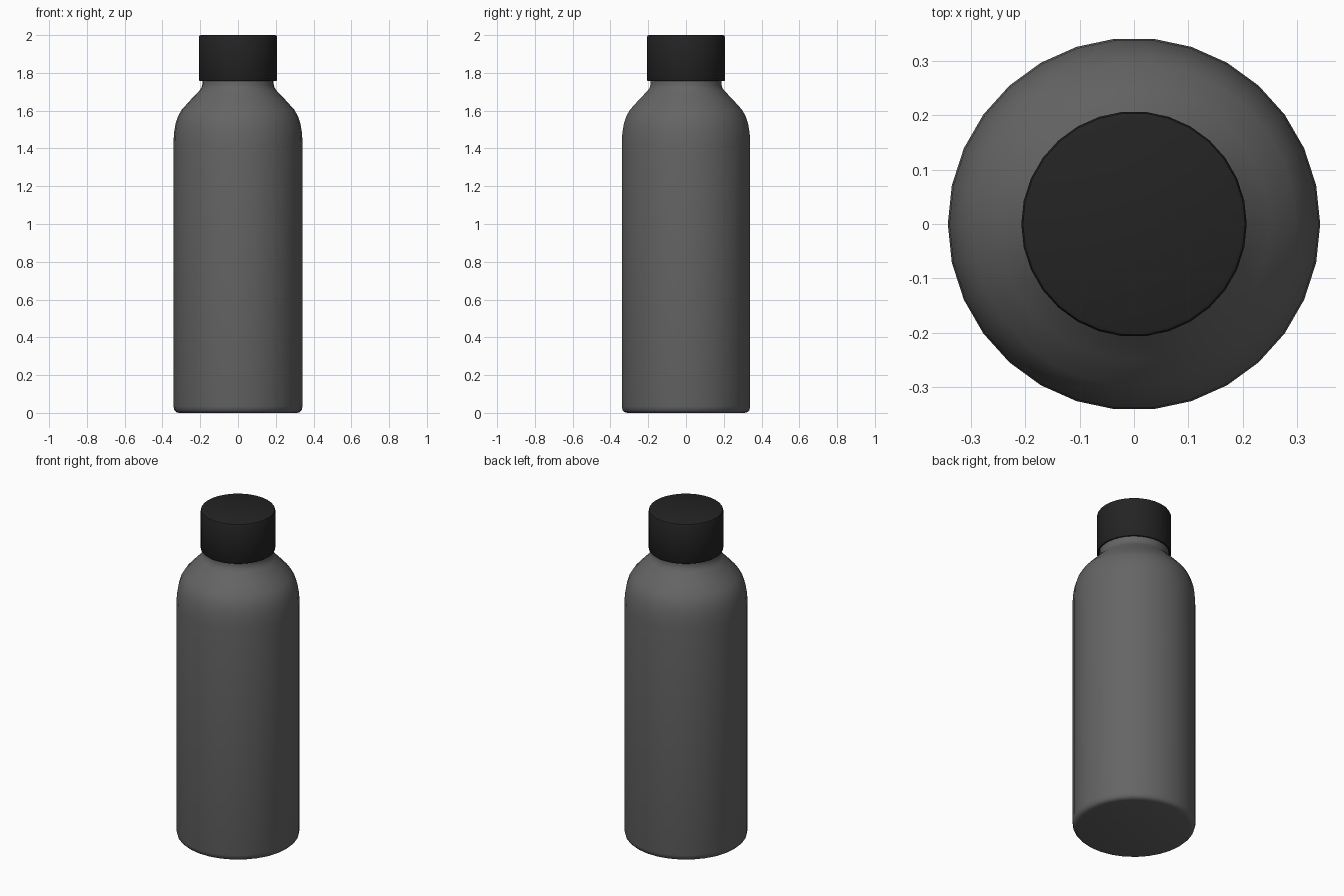
import bpy, bmesh, math

cube = bpy.data.objects.get("Cube")
if cube:
    bpy.data.objects.remove(cube, do_unlink=True)

SIDES = 30


def make_material(name, value, roughness):
    mat = bpy.data.materials.new(name)
    mat.use_nodes = True
    color = (value, value, value, 1)
    mat.diffuse_color = color
    bsdf = mat.node_tree.nodes["Principled BSDF"]
    bsdf.inputs["Base Color"].default_value = color
    bsdf.inputs["Roughness"].default_value = roughness
    return mat


def lathe(name, profile, mat):
    """Revolve (radius, height) points about z and close both ends."""
    bm = bmesh.new()
    rings = []
    for r, z in profile:
        angles = [2 * math.pi * i / SIDES for i in range(SIDES)]
        rings.append([bm.verts.new((r * math.cos(a), r * math.sin(a), z)) for a in angles])
    for low, high in zip(rings, rings[1:]):
        for i in range(SIDES):
            j = (i + 1) % SIDES
            bm.faces.new((low[i], low[j], high[j], high[i]))
    bm.faces.new(rings[0][::-1])
    bm.faces.new(rings[-1])
    bmesh.ops.recalc_face_normals(bm, faces=bm.faces[:])
    mesh = bpy.data.meshes.new(name)
    bm.to_mesh(mesh)
    bm.free()
    mesh.materials.append(mat)
    obj = bpy.data.objects.new(name, mesh)
    bpy.context.collection.objects.link(obj)
    bpy.ops.object.select_all(action='DESELECT')
    obj.select_set(True)
    bpy.context.view_layer.objects.active = obj
    bpy.ops.object.shade_smooth_by_angle(angle=math.radians(40))
    return obj


body_gray = make_material("body_gray", 0.13, 0.5)
cap_black = make_material("cap_black", 0.017, 0.5)

# Body: rounded base, straight wall, curved shoulder and narrow neck
lathe("bottle_body", [
    (0.312, 0), (0.327, 0.004), (0.337, 0.014), (0.342, 0.035),
    (0.342, 1.42), (0.339, 1.48), (0.331, 1.53), (0.318, 1.57), (0.298, 1.605),
    (0.25, 1.658), (0.205, 1.705), (0.193, 1.722), (0.189, 1.74), (0.189, 1.93),
], body_gray)

# Cap: hollow underneath with softened rims
lathe("screw_cap", [
    (0.194, 1.95), (0.194, 1.762), (0.197, 1.757), (0.204, 1.757), (0.207, 1.761),
    (0.207, 1.99), (0.204, 1.997), (0.197, 2.0),
], cap_black)
